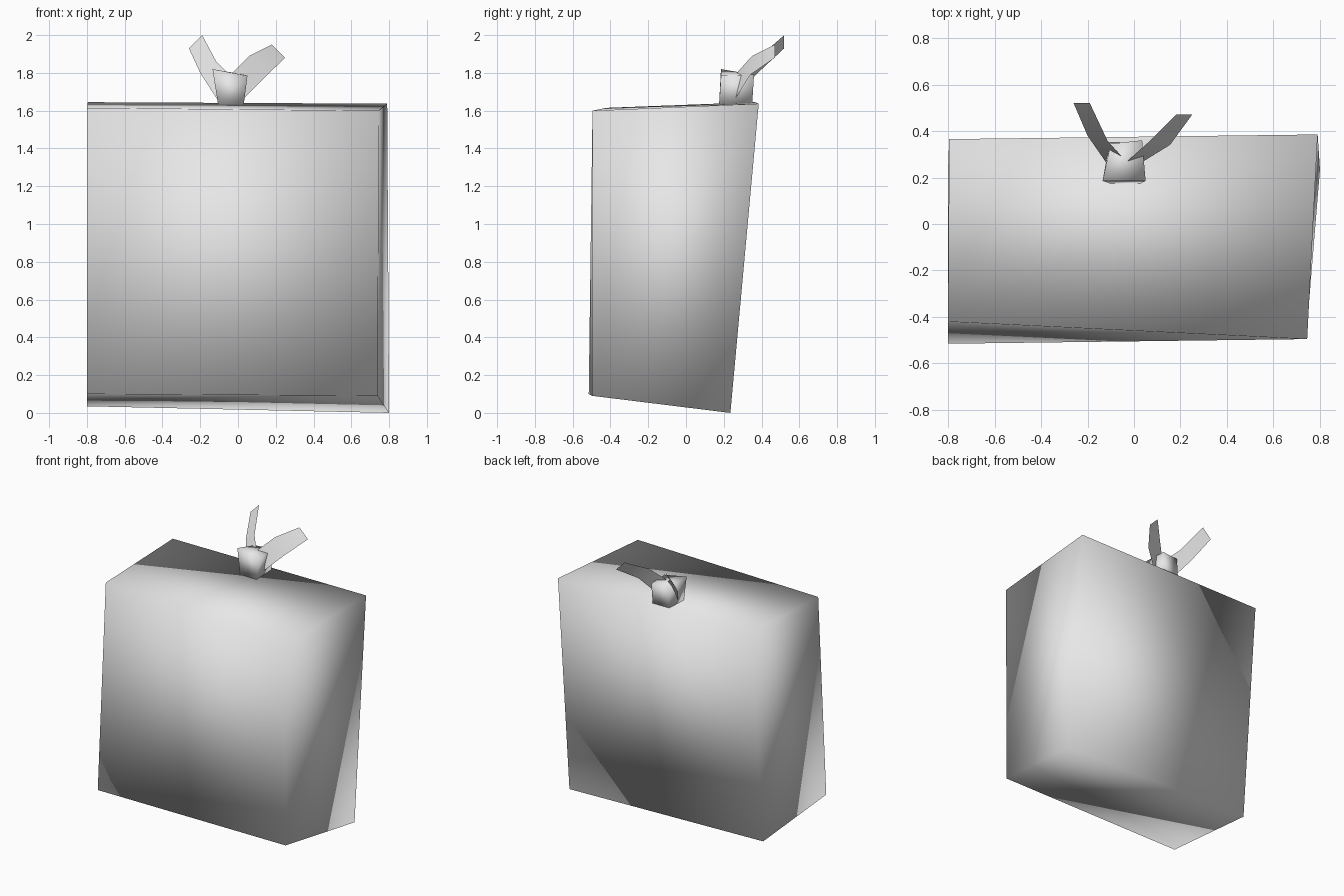
import bpy
import bmesh

if "Cube" in bpy.data.objects:
    bpy.data.objects.remove(bpy.data.objects["Cube"], do_unlink=True)

# One plain grey for every part
grey = bpy.data.materials.new("light_grey")
grey.use_nodes = True
grey.diffuse_color = (0.8, 0.8, 0.8, 1)
grey.node_tree.nodes["Principled BSDF"].inputs["Base Color"].default_value = (0.8, 0.8, 0.8, 1)


def finish(name, bm):
    """Turn a bmesh into a smooth grey object."""
    for face in bm.faces:
        face.smooth = True
    mesh = bpy.data.meshes.new(name)
    bm.to_mesh(mesh)
    bm.free()
    mesh.materials.append(grey)
    obj = bpy.data.objects.new(name, mesh)
    bpy.context.collection.objects.link(obj)
    return obj


def skewed_box(name, bottom, top):
    """Box with hand-placed corners, each ring going round from front left."""
    bm = bmesh.new()
    low = [bm.verts.new(p) for p in bottom]
    high = [bm.verts.new(p) for p in top]
    bm.faces.new(low[::-1])
    bm.faces.new(high)
    for i in range(4):
        j = (i + 1) % 4
        bm.faces.new((low[i], low[j], high[j], high[i]))
    bmesh.ops.recalc_face_normals(bm, faces=bm.faces)
    return finish(name, bm)


def leaf(name, left_edge, right_edge):
    """Bent strip between two edges running from base to tip."""
    bm = bmesh.new()
    a = [bm.verts.new(p) for p in left_edge]
    b = [bm.verts.new(p) for p in right_edge]
    for i in range(len(a) - 1):
        bm.faces.new((a[i], b[i], b[i + 1], a[i + 1]))
    return finish(name, bm)


# Large slightly crooked block
skewed_box(
    "body",
    [(-0.8, -0.515, 0.1), (0.74, -0.495, 0.09), (0.8, 0.235, 0), (-0.8, 0.23, 0.035)],
    [(-0.8, -0.42, 1.615), (0.745, -0.495, 1.6), (0.79, 0.385, 1.637), (-0.795, 0.365, 1.645)],
)

# Flared stem on top
skewed_box(
    "stem",
    [(-0.105, 0.175, 1.63), (0.03, 0.175, 1.63), (0.03, 0.35, 1.63), (-0.105, 0.35, 1.63)],
    [(-0.135, 0.185, 1.82), (0.05, 0.185, 1.785), (0.035, 0.36, 1.79), (-0.1, 0.345, 1.79)],
)

# Two leaves sweeping up and back
leaf(
    "right_leaf",
    [(-0.11, 0.25, 1.66), (-0.2, 0.38, 1.8), (-0.26, 0.52, 1.93)],
    [(-0.045, 0.28, 1.79), (-0.115, 0.36, 1.86), (-0.19, 0.52, 2.0)],
)
leaf(
    "left_leaf",
    [(-0.04, 0.26, 1.79), (0.06, 0.35, 1.89), (0.18, 0.47, 1.95)],
    [(0.025, 0.26, 1.66), (0.155, 0.34, 1.79), (0.25, 0.47, 1.88)],
)
